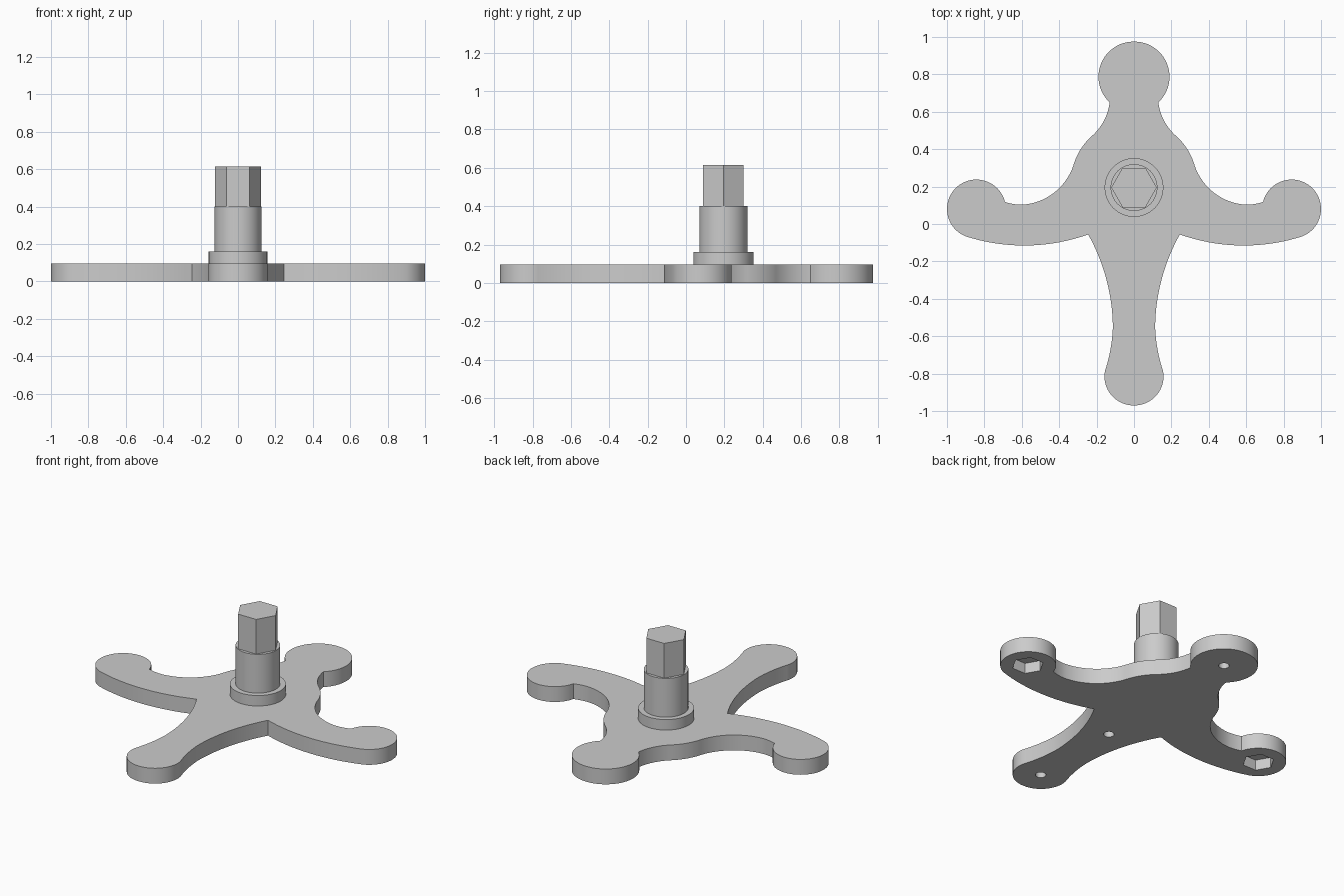
import bpy, bmesh, math
from mathutils import Vector

cube = bpy.data.objects.get("Cube")
if cube:
    bpy.data.objects.remove(cube, do_unlink=True)

grey = bpy.data.materials.new("plain grey")
grey.use_nodes = True
grey.diffuse_color = (0.6, 0.6, 0.6, 1)
grey.node_tree.nodes["Principled BSDF"].inputs["Base Color"].default_value = (0.6, 0.6, 0.6, 1)

PLATE = 0.095
HUB_Y = 0.195


def arc(a, b, c, steps=16):
    """Circular arc from a through b to c, without its last point."""
    a, b, c = Vector(a), Vector(b), Vector(c)
    d = 2 * (a.x * (b.y - c.y) + b.x * (c.y - a.y) + c.x * (a.y - b.y))
    aa, bb, cc = a.dot(a), b.dot(b), c.dot(c)
    mid = Vector(((aa * (b.y - c.y) + bb * (c.y - a.y) + cc * (a.y - b.y)) / d,
                  (aa * (c.x - b.x) + bb * (a.x - c.x) + cc * (b.x - a.x)) / d))
    angle = lambda p: math.atan2(p.y - mid.y, p.x - mid.x)
    start = angle(a)
    sweep = (angle(c) - start) % math.tau
    if (angle(b) - start) % math.tau > sweep:
        sweep -= math.tau
    r = (a - mid).length
    return [(mid.x + r * math.cos(start + sweep * i / steps),
             mid.y + r * math.sin(start + sweep * i / steps)) for i in range(steps)]


def prism(name, points, z0, z1):
    """Extrude a closed outline from z0 to z1."""
    bm = bmesh.new()
    face = bm.faces.new([bm.verts.new((x, y, z0)) for x, y in points])
    top = bmesh.ops.extrude_face_region(bm, geom=[face])["geom"]
    bmesh.ops.translate(bm, vec=(0, 0, z1 - z0),
                        verts=[v for v in top if isinstance(v, bmesh.types.BMVert)])
    bmesh.ops.recalc_face_normals(bm, faces=bm.faces)
    mesh = bpy.data.meshes.new(name)
    bm.to_mesh(mesh)
    bm.free()
    mesh.materials.append(grey)
    obj = bpy.data.objects.new(name, mesh)
    bpy.context.collection.objects.link(obj)
    return obj


def ring(x, y, r, sides):
    return [(x + r * math.cos(math.tau * i / sides),
             y + r * math.sin(math.tau * i / sides)) for i in range(sides)]


def select(obj):
    bpy.ops.object.select_all(action='DESELECT')
    obj.select_set(True)
    bpy.context.view_layer.objects.active = obj


# One half of the outline, from the top of the head to the foot
half = (
    arc((0, 0.975), (0.19, 0.785), (0.13, 0.65), 24)               # head
    + arc((0.13, 0.65), (0.157, 0.56), (0.22, 0.475))              # neck
    + arc((0.22, 0.475), (0.285, 0.40), (0.325, 0.31))             # shoulder
    + arc((0.325, 0.31), (0.44, 0.158), (0.60, 0.103))             # upper arm
    + arc((0.60, 0.103), (0.64, 0.106), (0.69, 0.118), 6)          # wrist
    + arc((0.69, 0.118), (1.0, 0.08), (0.90, -0.066), 32)          # hand
    + arc((0.90, -0.066), (0.60, -0.115), (0.245, -0.056))         # under arm
    + arc((0.245, -0.056), (0.152, -0.28), (0.113, -0.55))         # leg
    + arc((0.113, -0.55), (0.124, -0.66), (0.155, -0.785))         # ankle
    + arc((0.155, -0.785), (0.112, -0.925), (0, -0.97))            # foot
    + [(0, -0.97)]
)
outline = half + [(-x, y) for x, y in reversed(half[1:-1])]
plate = prism("base_plate", outline, 0, PLATE)

# Blind hex sockets in the hands and round holes along the centre, from below
holes = [(s * 0.845, 0.08, 0.09, 6) for s in (-1, 1)]
holes += [(0, y, 0.03, 24) for y in (0.785, -0.22, -0.815)]
for x, y, r, sides in holes:
    cutter = prism("hole_cutter", ring(x, y, r, sides), -0.05, 0.065)
    cutter.hide_render = True
    select(plate)
    mod = plate.modifiers.new("hole", 'BOOLEAN')
    mod.operation = 'DIFFERENCE'
    mod.solver = 'EXACT'
    mod.object = cutter
    bpy.ops.object.modifier_apply(modifier=mod.name)
    bpy.data.objects.remove(cutter, do_unlink=True)

# Post: collar, round shaft and hex top
parts = [
    plate,
    prism("collar", ring(0, HUB_Y, 0.157, 64), PLATE - 0.01, 0.16),
    prism("round_shaft", ring(0, HUB_Y, 0.125, 64), 0.15, 0.40),
    prism("hex_top", ring(0, HUB_Y, 0.122, 6), 0.39, 0.615),
]
for part in parts:
    select(part)
    bpy.ops.object.shade_smooth_by_angle(angle=math.radians(25))
